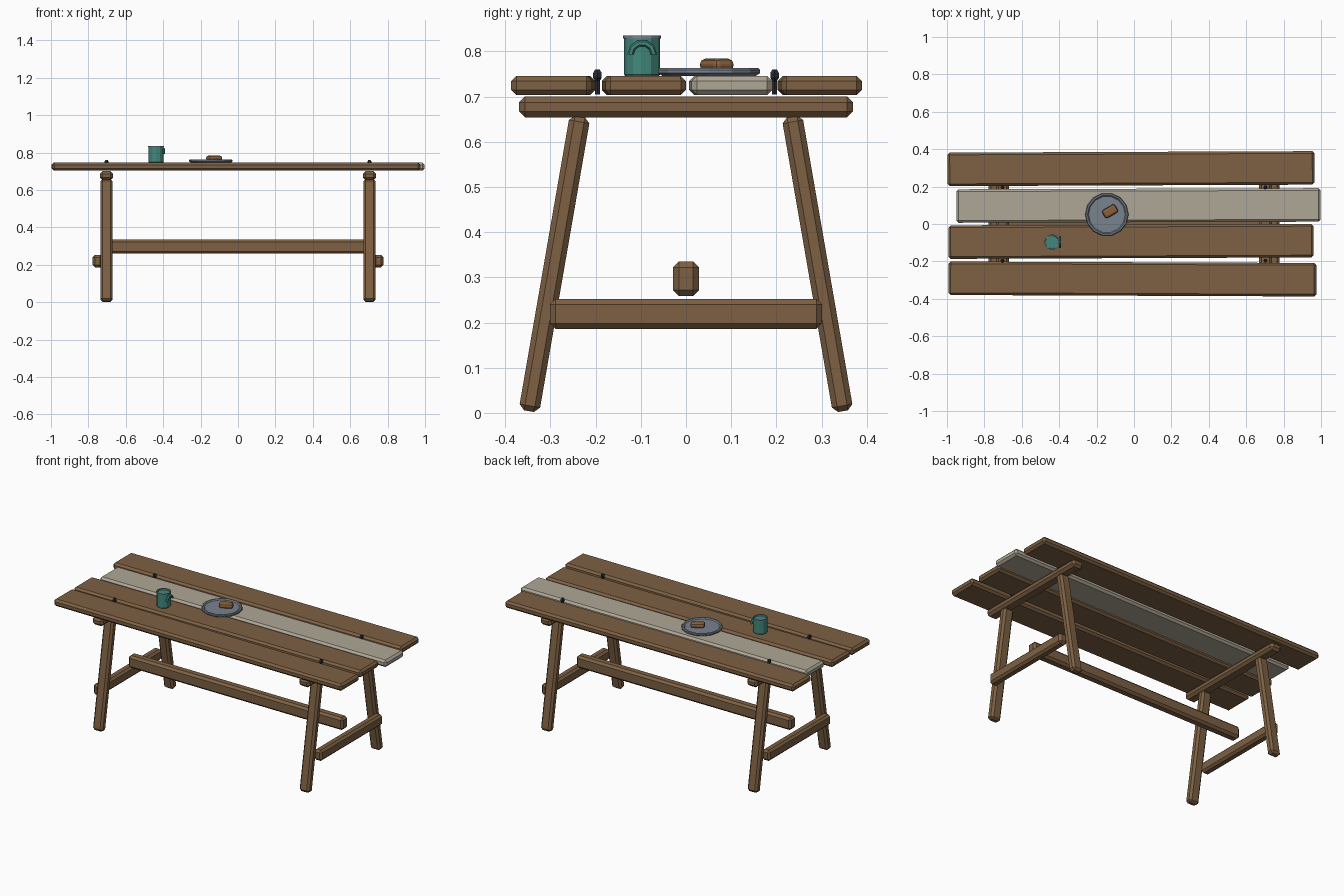
import bpy, bmesh, math
from mathutils import Matrix, Vector

if "Cube" in bpy.data.objects:
    bpy.data.objects.remove(bpy.data.objects["Cube"])


def mat(name, c):
    m = bpy.data.materials.new(name)
    m.diffuse_color = (*c, 1)
    m.use_nodes = True
    m.node_tree.nodes["Principled BSDF"].inputs["Base Color"].default_value = m.diffuse_color
    return m


WOOD = mat("brown wood", (0.205, 0.118, 0.056))
PALE = mat("pale wood", (0.43, 0.39, 0.31))
TEAL = mat("teal enamel", (0.055, 0.245, 0.205))
TIN = mat("grey tin", (0.19, 0.225, 0.27))
IRON = mat("dark iron", (0.02, 0.023, 0.032))
CRUST = mat("bread crust", (0.25, 0.12, 0.045))


def finish(name, bm, material):
    bmesh.ops.recalc_face_normals(bm, faces=bm.faces)
    me = bpy.data.meshes.new(name)
    bm.to_mesh(me)
    bm.free()
    me.materials.append(material)
    ob = bpy.data.objects.new(name, me)
    bpy.context.collection.objects.link(ob)
    return ob


def beam(name, size, loc, material, bevel=0.012, rx=0, rz=0, segments=1):
    """Box with chamfered edges."""
    bm = bmesh.new()
    bmesh.ops.create_cube(bm, size=1)
    bmesh.ops.scale(bm, vec=size, verts=bm.verts)
    bmesh.ops.bevel(bm, geom=bm.edges[:], offset=bevel, segments=segments,
                    profile=0.5, affect='EDGES')
    bm.transform(Matrix.Translation(loc) @ Matrix.Rotation(rz, 4, 'Z')
                 @ Matrix.Rotation(rx, 4, 'X'))
    return finish(name, bm, material)


def lathe(name, profile, loc, sides, material, closed=False):
    """Spin (radius, z) points about z; r = 0 ends become a pole."""
    bm = bmesh.new()
    rings = []
    for r, z in profile:
        if r == 0:
            rings.append([bm.verts.new((0, 0, z))] * sides)
        else:
            rings.append([bm.verts.new((r * math.cos(math.tau * i / sides),
                                        r * math.sin(math.tau * i / sides), z))
                          for i in range(sides)])
    pairs = list(zip(rings, rings[1:]))
    if closed:
        pairs.append((rings[-1], rings[0]))
    for a, b in pairs:
        for i in range(sides):
            j = (i + 1) % sides
            quad = list(dict.fromkeys((a[i], a[j], b[j], b[i])))
            bm.faces.new(quad)
    bm.transform(Matrix.Translation(loc))
    return finish(name, bm, material)


# Table top planks, slightly uneven: x start, x end, y centre, twist, material
planks = [(-0.997, 0.965, 0.296, 0.004, WOOD),
          (-0.950, 0.998, 0.099, 0.003, PALE),
          (-0.992, 0.960, -0.093, 0.004, WOOD),
          (-0.992, 0.975, -0.294, -0.004, WOOD)]
for i, (x0, x1, y, twist, m) in enumerate(planks):
    beam(f"top_plank_{i + 1}", (x1 - x0, 0.179, 0.043),
         ((x0 + x1) / 2, y, 0.7245), m, 0.012, rz=twist)

# Trestles at both ends
tilt = math.atan2(0.11, 0.635)
for sx, end in ((-1, "left"), (1, "right")):
    x = 0.703 * sx
    beam(f"{end}_top_bearer", (0.072, 0.74, 0.047), (x, 0, 0.677), WOOD, 0.014)
    beam(f"{end}_low_crossbar", (0.052, 0.602, 0.066), (0.751 * sx, 0, 0.219), WOOD)
    for sy, side in ((-1, "front"), (1, "back")):
        beam(f"{side}_{end}_leg", (0.066, 0.046, 0.662), (x, 0.291 * sy, 0.33),
             WOOD, 0.012, rx=tilt * sy)
        # Iron bolt heads in the outer plank gaps
        lathe(f"{side}_{end}_bolt",
              [(0, 0.705), (0.006, 0.705), (0.006, 0.735), (0.011, 0.741),
               (0.011, 0.752), (0.006, 0.76), (0, 0.76)],
              (x, 0.196 * sy, 0), 6, IRON)

# Long stretcher
beam("stretcher", (1.46, 0.058, 0.076), (0, 0, 0.297), WOOD, 0.013)

# Mug with rim and handle
mug = (-0.438, -0.097, 0.745)
lathe("mug", [(0, 0), (0.037, 0), (0.04, 0.004), (0.04, 0.087),
              (0.036, 0.087), (0.035, 0.082), (0, 0.082)], mug, 12, TEAL)
lathe("mug_rim", [(0.042, 0.084), (0.042, 0.09), (0.036, 0.09), (0.036, 0.084)],
      mug, 12, TIN, closed=True)
bm = bmesh.new()
rings = []
for i in range(6):
    a = math.pi * i / 5
    d = Vector((0, math.cos(a), math.sin(a)))
    c = Vector((mug[0] + 0.042, mug[1], 0.793)) + d * 0.026
    rings.append([bm.verts.new(c + d * 0.007 * math.cos(t) + Vector((0.007 * math.sin(t), 0, 0)))
                  for t in (math.tau * k / 6 for k in range(6))])
for a, b in zip(rings, rings[1:]):
    for k in range(6):
        bm.faces.new((a[k], a[(k + 1) % 6], b[(k + 1) % 6], b[k]))
bm.faces.new(rings[0])
bm.faces.new(rings[-1])
finish("mug_handle", bm, TEAL)

# Plate with raised rim
lathe("plate", [(0, 0), (0.105, 0), (0.116, 0.007), (0.116, 0.014), (0.112, 0.018),
                (0.104, 0.018), (0.098, 0.012), (0, 0.012)],
      (-0.145, 0.051, 0.745), 14, TIN)

# Bread roll
beam("bread_roll", (0.08, 0.05, 0.028), (-0.128, 0.068, 0.77), CRUST, 0.012,
     rz=math.radians(30), segments=2)
